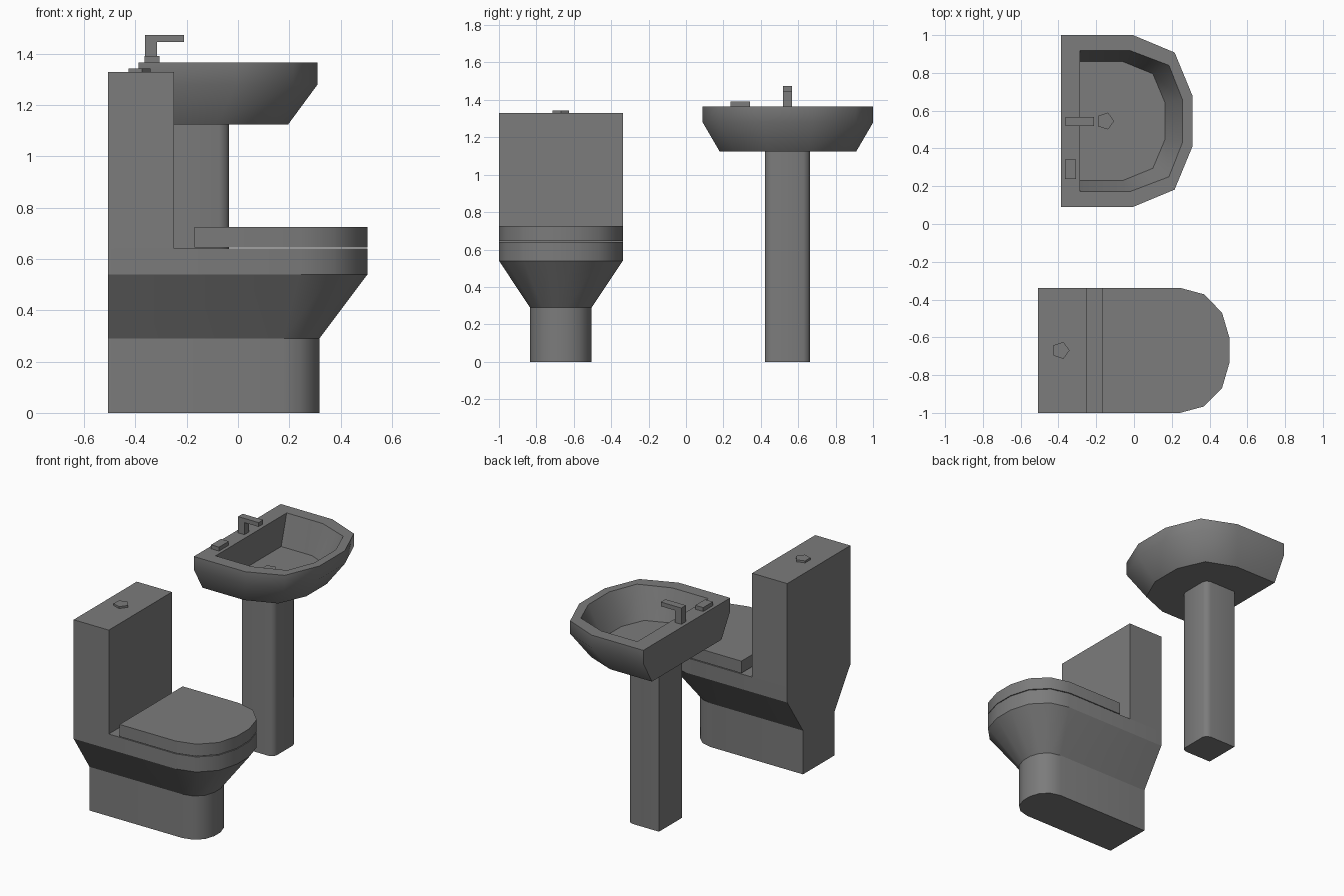
import bpy, bmesh, math

if "Cube" in bpy.data.objects:
    bpy.data.objects.remove(bpy.data.objects["Cube"])

# dark grey ceramic
ceramic = bpy.data.materials.new("dark_grey")
ceramic.diffuse_color = (0.2, 0.2, 0.2, 1)
ceramic.use_nodes = True
ceramic.node_tree.nodes["Principled BSDF"].inputs["Base Color"].default_value = ceramic.diffuse_color


def ring(half, cy, z):
    """Closed outline mirrored about y = cy; half lists (x, offset) from back to front."""
    return ([(x, cy - d, z) for x, d in half] +
            [(x, cy + d, z) for x, d in reversed(half)])


def loft(name, rings, angle=34, caps=(True, True)):
    """Skin a stack of equal-length rings and cap the ends."""
    bm = bmesh.new()
    loops = [[bm.verts.new(p) for p in r] for r in rings]
    n = len(loops[0])
    for a, b in zip(loops, loops[1:]):
        for i in range(n):
            j = (i + 1) % n
            bm.faces.new((a[i], a[j], b[j], b[i]))
    if caps[0]:
        bm.faces.new(loops[0][::-1])
    if caps[1]:
        bm.faces.new(loops[-1])
    me = bpy.data.meshes.new(name)
    bm.to_mesh(me)
    bm.free()
    me.materials.append(ceramic)
    ob = bpy.data.objects.new(name, me)
    bpy.context.collection.objects.link(ob)
    bpy.ops.object.select_all(action='DESELECT')
    ob.select_set(True)
    bpy.context.view_layer.objects.active = ob
    bpy.ops.object.shade_smooth_by_angle(angle=math.radians(angle))
    return ob


def prism(name, half, cy, z0, z1, **kw):
    return loft(name, [ring(half, cy, z0), ring(half, cy, z1)], **kw)


def box(name, x0, x1, cy, hw, z0, z1, **kw):
    return prism(name, [(x0, hw), (x1, hw)], cy, z0, z1, **kw)


def pentagon(name, cx, cy, z0, z1, r=0.047):
    pts = [(cx + r * math.cos(k * math.tau / 5), cy + r * math.sin(k * math.tau / 5))
           for k in range(5)]
    loft(name, [[(x, y, z) for x, y in pts] for z in (z0, z1)])


# --- Toilet ---
TY = -0.669
nose = [(0.243, 0.331), (0.37, 0.297), (0.466, 0.2), (0.505, 0.067)]
bowl_half = [(-0.507, 0.331)] + nose
foot_half = [(-0.507, 0.165), (0.175, 0.165), (0.245, 0.147), (0.295, 0.1), (0.317, 0.034)]

# foot, flare and bowl rim in one skin
loft("toilet_bowl", [ring(foot_half, TY, 0), ring(foot_half, TY, 0.29),
                     ring(bowl_half, TY, 0.54), ring(bowl_half, TY, 0.64)], angle=32)
prism("toilet_lid", [(-0.17, 0.331)] + nose, TY, 0.645, 0.725)
box("cistern", -0.507, -0.249, TY, 0.331, 0.64, 1.33, caps=(False, True))
pentagon("flush_button", -0.388, TY, 1.33, 1.343)

# --- Wash basin ---
BY = 0.545
outer = [(-0.387, 0.456), (-0.008, 0.456), (0.215, 0.363), (0.31, 0.133)]
under = [(-0.387, 0.365), (-0.08, 0.365), (0.115, 0.288), (0.195, 0.107)]
inner = [(-0.285, 0.373), (-0.02, 0.373), (0.185, 0.295), (0.258, 0.11)]
floor = [(-0.285, 0.315), (-0.06, 0.315), (0.1, 0.25), (0.163, 0.1)]

# outside, rim and hollow in one skin
loft("basin", [ring(under, BY, 1.124), ring(outer, BY, 1.28), ring(outer, BY, 1.366),
               ring(inner, BY, 1.366), ring(floor, BY, 1.165)], angle=46)
pentagon("basin_drain", -0.152, BY, 1.165, 1.175)

# pedestal with rounded front corners
prism("pedestal", [(-0.265, 0.12), (-0.072, 0.12), (-0.046, 0.11), (-0.035, 0.085)],
      BY - 0.003, 0, 1.124, angle=60, caps=(True, False))

# tap as a post with a spout, and the soap block
box("tap_post", -0.362, -0.315, BY - 0.003, 0.024, 1.366, 1.446, caps=(False, True))
box("tap_spout", -0.362, -0.211, BY - 0.003, 0.024, 1.446, 1.474)
box("soap_block", -0.365, -0.307, 0.29, 0.051, 1.366, 1.392)
